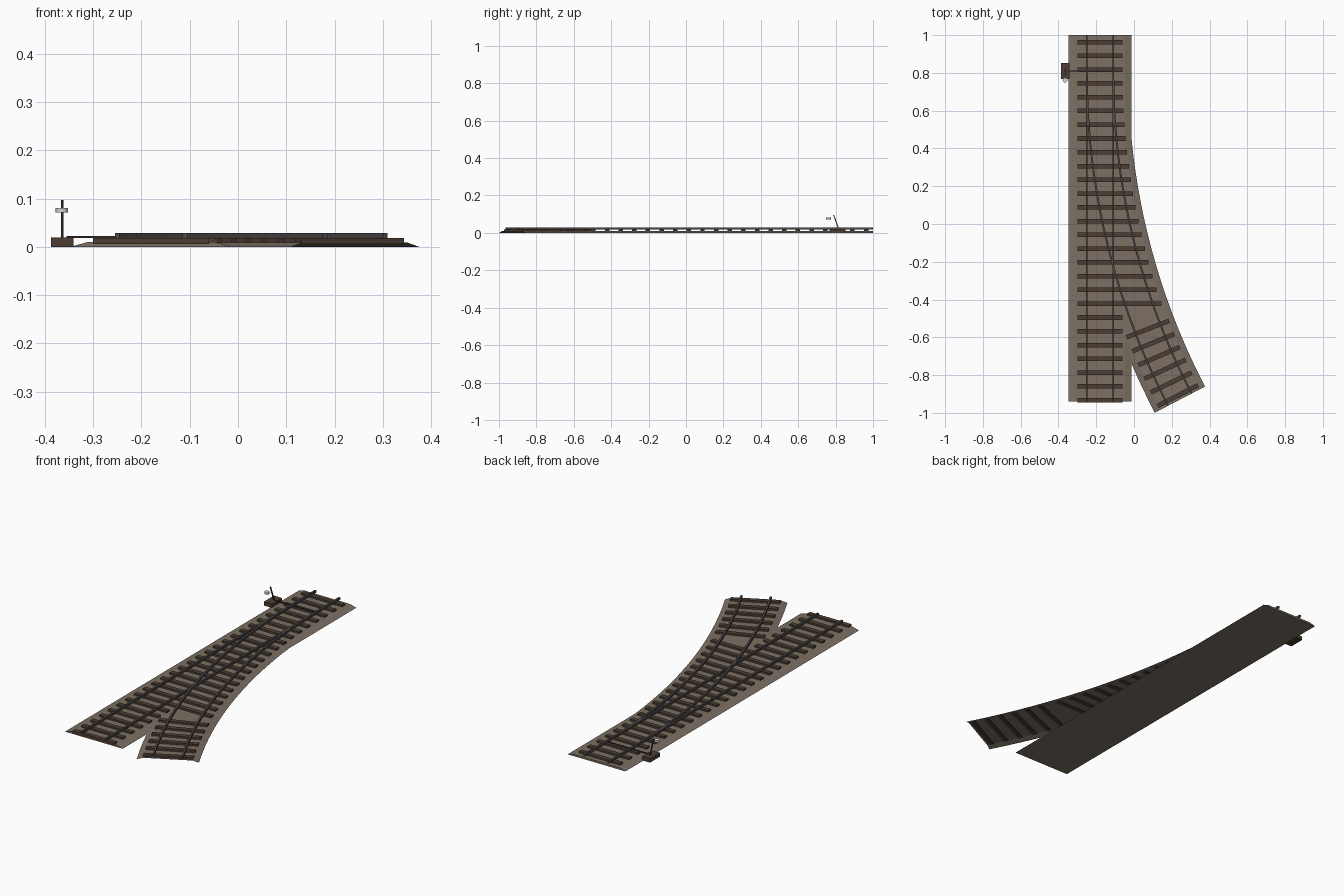
import bpy, bmesh, math
from mathutils import Matrix, Vector

if "Cube" in bpy.data.objects:
    bpy.data.objects.remove(bpy.data.objects["Cube"])

CX, Y0, R = -0.18, 0.80, 3.75      # track centre, start and radius of the branch
END = math.asin(1.73 / R)


def material(name, rgb):
    m = bpy.data.materials.new(name)
    m.diffuse_color = (*rgb, 1)
    m.use_nodes = True
    m.node_tree.nodes["Principled BSDF"].inputs["Base Color"].default_value = m.diffuse_color
    return m


GRAVEL = material("gravel", (0.20, 0.16, 0.125))
WOOD = material("dark wood", (0.075, 0.048, 0.034))
STEEL = material("rail steel", (0.075, 0.07, 0.068))
IRON = material("black iron", (0.03, 0.03, 0.03))
WHITE = material("pale paint", (0.65, 0.65, 0.58))


def finish(name, bm, mat, fix=True):
    if fix:
        bmesh.ops.recalc_face_normals(bm, faces=bm.faces)
    me = bpy.data.meshes.new(name)
    bm.to_mesh(me)
    bm.free()
    me.materials.append(mat)
    ob = bpy.data.objects.new(name, me)
    bpy.context.collection.objects.link(ob)
    return ob


def add_box(bm, centre, size, rot=Matrix.Identity(4)):
    m = Matrix.Translation(centre) @ rot @ Matrix.Diagonal((*size, 1))
    bmesh.ops.create_cube(bm, size=1, matrix=m)


def branch(t):
    """Centre point and sideways direction of the branch at angle t."""
    return (Vector((CX + R * (1 - math.cos(t)), Y0 - R * math.sin(t), 0)),
            Vector((math.cos(t), math.sin(t), 0)))


def sweep(name, profile, path, mat, closed=True):
    """Sweep a (sideways, height) profile along (point, side) stations."""
    bm = bmesh.new()
    rings = [[bm.verts.new(p + s * u + Vector((0, 0, z))) for u, z in profile]
             for p, s in path]
    n = len(profile)
    for a, b in zip(rings, rings[1:]):
        for i in range(n if closed else n - 1):
            j = (i + 1) % n
            bm.faces.new((a[i], b[i], b[j], a[j]))
    if closed:
        bm.faces.new(rings[0])
        bm.faces.new(rings[-1][::-1])
    return finish(name, bm, mat, closed)


side = Vector((1, 0, 0))
straight = [(Vector((CX, 1.0, 0)), side), (Vector((CX, -0.94, 0)), side)]
curve = [branch(END * i / 20) for i in range(21)]
lead = [(Vector((CX, 1.0, 0)), side)] + curve

# Gravel beds: the straight one is solid, the branch is an open strip
sweep("straight_bed", [(-0.168, 0), (-0.132, 0.01), (0.132, 0.01), (0.168, 0)],
      straight, GRAVEL)
sweep("branch_bed", [(-0.15, 0), (-0.12, 0.0095), (0.12, 0.0095), (0.15, 0)],
      curve, GRAVEL, closed=False)

# Rails
for label, u in (("left", -0.07), ("right", 0.07)):
    prof = [(u - 0.005, 0.018), (u - 0.005, 0.029), (u + 0.005, 0.029), (u + 0.005, 0.018)]
    sweep(f"straight_{label}_rail", prof, straight, STEEL)
    low = [(a, z - 0.0003) for a, z in prof]
    sweep(f"branch_{label}_rail", low, curve, STEEL)

# Sleepers of the straight track, lengthened where the branch peels away
bm = bmesh.new()
for i in range(27):
    y = 0.963 - 0.0729 * i
    right = CX + 0.12
    if -0.45 < y < Y0:
        right += R - math.sqrt(R * R - (Y0 - y) ** 2)
    left = CX - 0.12
    if i > 14 and y > -0.45:
        left = CX - 0.12
    add_box(bm, ((left + right) / 2, y, 0.0125), (right - left, 0.024, 0.013))
finish("straight_sleepers", bm, WOOD)

# Sleepers of the separate branch end
bm = bmesh.new()
for i in range(6):
    t = math.radians(21.2 + 1.18 * i)
    p, _ = branch(t)
    add_box(bm, p + Vector((0, 0, 0.0125)), (0.24, 0.024, 0.013), Matrix.Rotation(t, 4, 'Z'))
finish("branch_sleepers", bm, WOOD)

# Switch stand: base, throw rod, leaning lever and pale weight
bm = bmesh.new()
add_box(bm, (-0.364, 0.81, 0.010), (0.047, 0.084, 0.020))
finish("switch_base", bm, WOOD)

bm = bmesh.new()
add_box(bm, (-0.235, 0.81, 0.0205), (0.24, 0.006, 0.004))
finish("throw_rod", bm, IRON)

bm = bmesh.new()
a, b = Vector((-0.364, 0.818, 0.018)), Vector((-0.364, 0.789, 0.096))
d = b - a
add_box(bm, (a + b) / 2, (0.005, 0.005, d.length), d.to_track_quat('Z', 'Y').to_matrix().to_4x4())
finish("switch_lever", bm, IRON)

bm = bmesh.new()
bmesh.ops.create_cone(bm, cap_ends=True, segments=12, radius1=0.013, radius2=0.013,
                      depth=0.010, matrix=Matrix.Translation((-0.365, 0.762, 0.076)))
finish("lever_weight", bm, WHITE)
